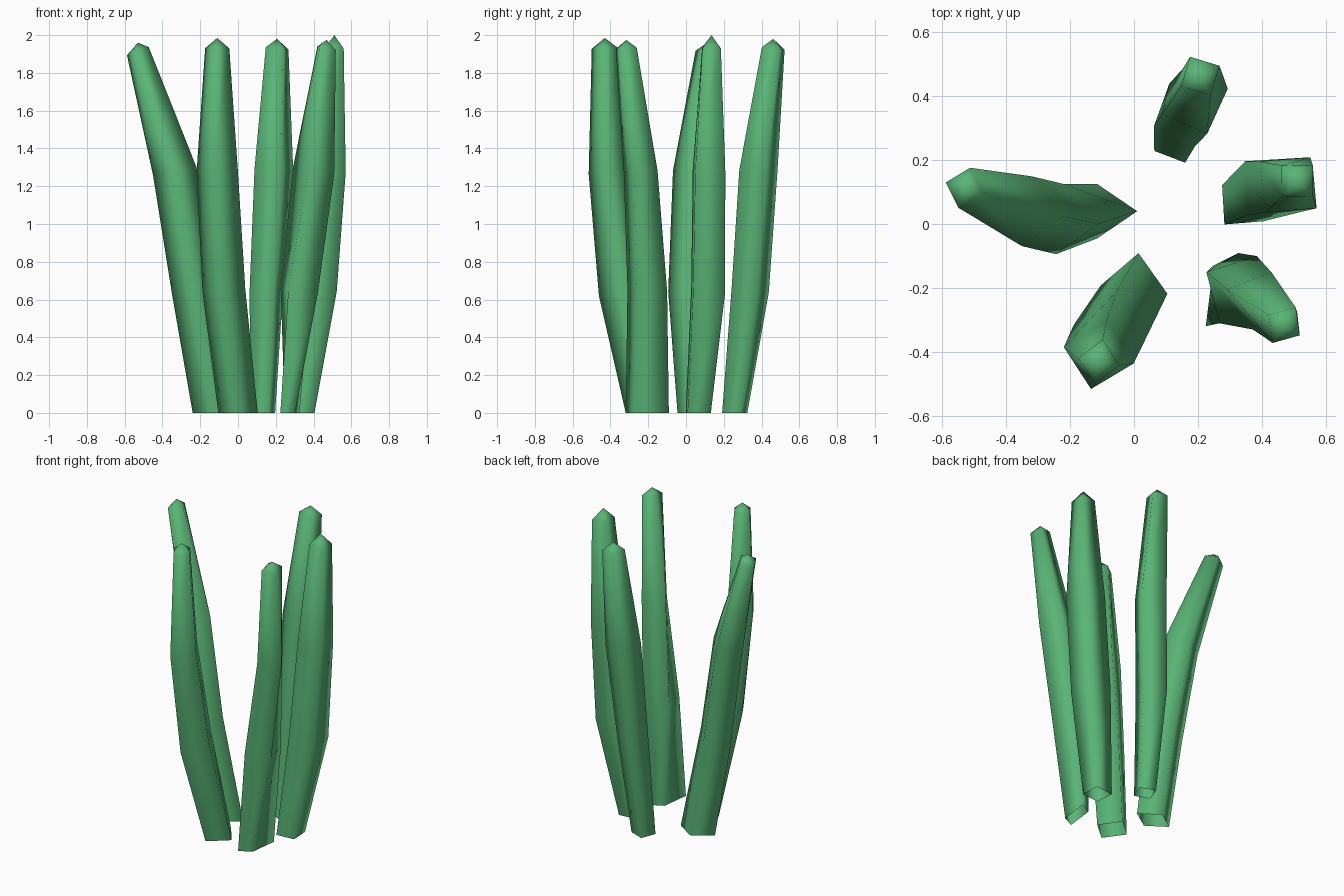
import bpy, bmesh
from math import radians, cos, sin
from mathutils import Vector

if "Cube" in bpy.data.objects:
    bpy.data.objects.remove(bpy.data.objects["Cube"])

green = bpy.data.materials.new("leaf_green")
green.diffuse_color = (0.10, 0.46, 0.18, 1)
green.use_nodes = True
green.node_tree.nodes["Principled BSDF"].inputs["Base Color"].default_value = green.diffuse_color


def stalk(name, tip_z, rings, heights=(0, 0.65, 1.28, 1.93)):
    """Four-sided tapering stalk; ring = centre x, y, half diagonals, angle, skew."""
    bm = bmesh.new()
    loops, last = [], None
    for z, (cx, cy, a, b, deg, *skew) in zip(heights, rings):
        c = Vector((cx, cy, z))
        lean = (c - last) / (c.z - last.z) if last else Vector()
        u = radians(deg)
        v = u + radians(skew[0] if skew else 90)
        du, dv = Vector((cos(u), sin(u), 0)) * a, Vector((cos(v), sin(v), 0)) * b
        loop = []
        for d in (du, dv, -du, -dv):
            # upper rings sit square to the leaning stalk
            drop = 1.1 * (d.x * lean.x + d.y * lean.y)
            loop.append(bm.verts.new(c + d - Vector((0, 0, drop))))
        loops.append(loop)
        last = c
    for lo, hi in zip(loops, loops[1:]):
        for i in range(4):
            j = (i + 1) % 4
            bm.faces.new((lo[i], lo[j], hi[j], hi[i]))
    # blunt pyramid tip
    tip = bm.verts.new((last.x, last.y, tip_z))
    top = loops[-1]
    for i in range(4):
        bm.faces.new((top[i], top[(i + 1) % 4], tip))
    for f in bm.faces:
        f.smooth = True
    me = bpy.data.meshes.new(name)
    bm.to_mesh(me)
    bm.free()
    me.materials.append(green)
    ob = bpy.data.objects.new(name, me)
    bpy.context.collection.objects.link(ob)


stalk("left_stalk", 1.96, [
    (-.115, .04, .125, .085, 0), (-.23, .015, .12, .11, -7),
    (-.335, .04, .116, .11, -8), (-.53, .113, .06, .065, -16)],
    (0, 0.65, 1.28, 1.915))
stalk("front_stalk", 1.985, [
    (0, -.205, .115, .105, 83), (-.075, -.335, .128, .115, 80),
    (-.11, -.41, .108, .112, 77), (-.11, -.43, .07, .065, 80)])
stalk("right_stalk", 2.0, [
    (.34, .065, .088, .086, 49), (.435, .117, .12, .118, 48),
    (.48, .122, .111, .116, 51), (.51, .135, .069, .069, 46)])
stalk("front_right_stalk", 1.975, [
    (.275, -.205, .125, .08, 66, 44), (.325, -.205, .12, .113, 61),
    (.4, -.24, .094, .115, 72), (.469, -.316, .066, .058, 57)])
stalk("back_stalk", 1.98, [
    (.13, .258, .073, .073, 24), (.15, .34, .095, .106, 22),
    (.19, .383, .11, .108, 21), (.207, .462, .068, .068, 28)])
